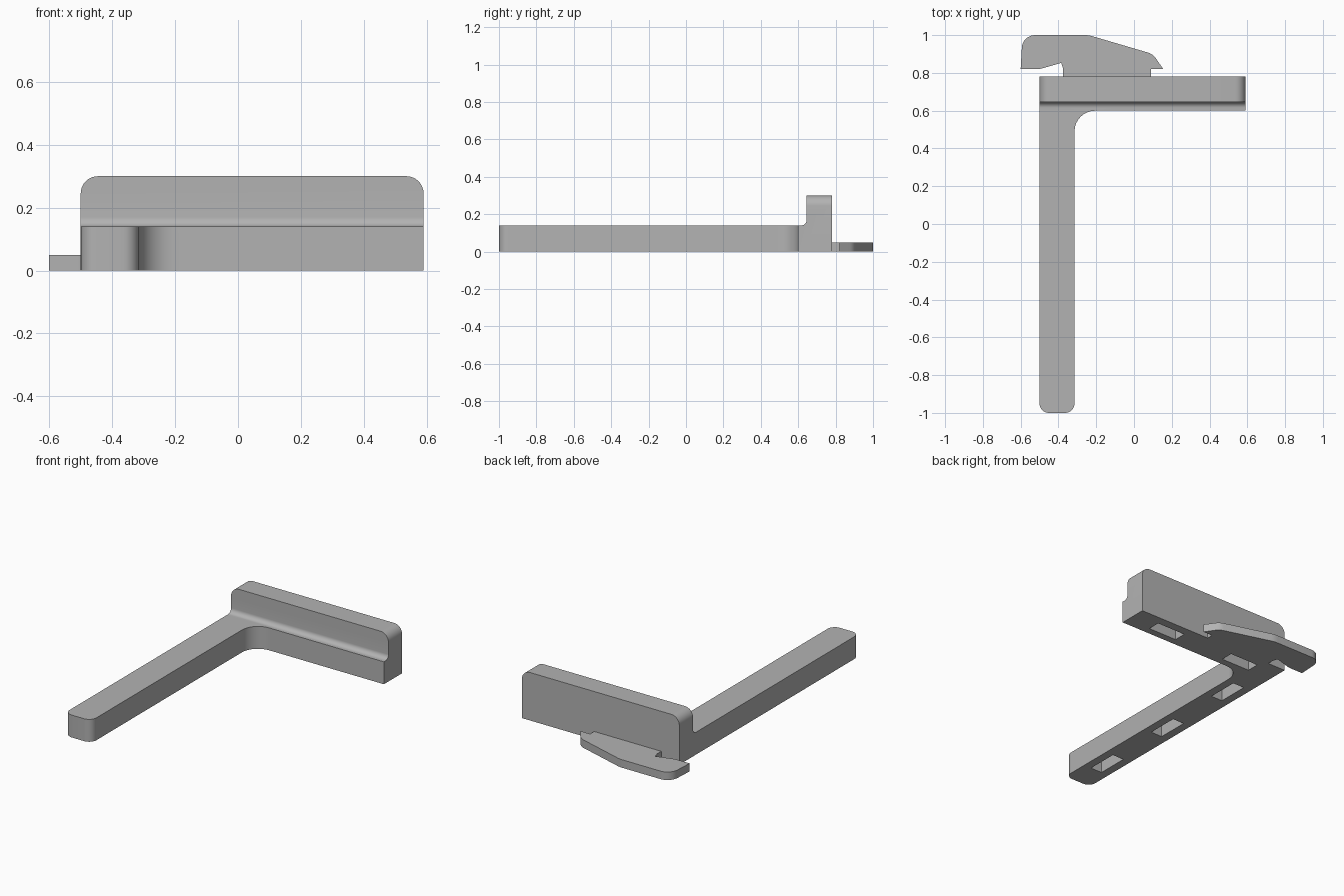
import bpy, bmesh, math
from mathutils import Vector

default = bpy.data.objects.get("Cube")
if default:
    bpy.data.objects.remove(default, do_unlink=True)

grey = bpy.data.materials.new("plain_grey")
grey.use_nodes = True
grey.diffuse_color = (0.45, 0.45, 0.45, 1)
grey.node_tree.nodes["Principled BSDF"].inputs["Base Color"].default_value = grey.diffuse_color


def rounded(corners, steps=8):
    """Turn (u, v, radius) corners into an outline with true arcs."""
    outline = []
    for i, (u, v, r) in enumerate(corners):
        p = Vector((u, v, 0))
        if r == 0:
            outline.append(p)
            continue
        a = (Vector((*corners[i - 1][:2], 0)) - p).normalized()
        b = (Vector((*corners[(i + 1) % len(corners)][:2], 0)) - p).normalized()
        half = a.angle(b) / 2
        centre = p + (a + b).normalized() * r / math.sin(half)
        reach = r / math.tan(half)
        start, end = p + a * reach - centre, p + b * reach - centre
        outline += [centre + start.slerp(end, k / steps) * r / start.slerp(end, k / steps).length
                    for k in range(steps + 1)]
    return outline


def prism(name, outline, place, depth, bevel_rule=None, radius=0):
    """Extrude an outline; place maps outline points into the model."""
    bm = bmesh.new()
    face = bm.faces.new([bm.verts.new(place(p)) for p in outline])
    extruded = bmesh.ops.extrude_face_region(bm, geom=[face])["geom"]
    bmesh.ops.translate(bm, vec=depth, verts=[g for g in extruded if isinstance(g, bmesh.types.BMVert)])
    if bevel_rule:
        edges = [e for e in bm.edges if bevel_rule(*[v.co for v in e.verts])]
        bmesh.ops.bevel(bm, geom=edges, offset=radius, segments=8, profile=0.5, affect='EDGES')
    bmesh.ops.recalc_face_normals(bm, faces=bm.faces)
    mesh = bpy.data.meshes.new(name)
    bm.to_mesh(mesh)
    bm.free()
    mesh.materials.append(grey)
    obj = bpy.data.objects.new(name, mesh)
    bpy.context.collection.objects.link(obj)
    return obj


def combine(target, tool, operation):
    bpy.context.view_layer.objects.active = target
    mod = target.modifiers.new(operation.lower(), 'BOOLEAN')
    mod.object, mod.operation, mod.solver = tool, operation, 'EXACT'
    bpy.ops.object.modifier_apply(modifier=mod.name)
    bpy.data.objects.remove(tool, do_unlink=True)


def flat(p):
    return (p.x, p.y, 0)


# Crossbar with stepped, filleted section and rounded top ends
section = rounded([(0.6, 0, 0), (0.78, 0, 0), (0.78, 0.3, 0),
                   (0.645, 0.3, 0), (0.645, 0.14, 0.03), (0.6, 0.14, 0)])
body = prism("bracket_body", section, lambda p: (-0.5, p.x, p.y), (1.09, 0, 0),
             lambda a, b: min(a.z, b.z) > 0.29 and abs(a.x - b.x) < 0.01, 0.055)

# Long arm, flaring into the crossbar
arm = prism("arm", rounded([(-0.5, 0.6, 0), (-0.5, -1, 0.05), (-0.315, -1, 0.05),
                            (-0.315, 0.6, 0.11), (-0.1, 0.6, 0), (-0.1, 0.62, 0), (-0.5, 0.62, 0)]),
            flat, (0, 0, 0.14))
combine(body, arm, 'UNION')

# Thin hooked latch on the back
latch = prism("latch", rounded([(-0.375, 0.76, 0), (-0.375, 0.82, 0), (-0.385, 0.853, 0),
                                (-0.5, 0.82, 0.1), (-0.6, 0.82, 0), (-0.59, 1, 0.07),
                                (-0.24, 1, 0.15), (0.1, 0.9, 0.08), (0.155, 0.82, 0),
                                (0.09, 0.82, 0), (0.09, 0.76, 0)]),
              flat, (0, 0, 0.05))
combine(body, latch, 'UNION')

# Rectangular pockets in the underside
pockets = [(-0.407, y, 0.04, 0.1) for y in (-0.73, -0.18, 0.37)]
pockets += [(x, 0.685, 0.1, 0.04) for x in (-0.236, 0.323)]
for x, y, w, d in pockets:
    corners = [(x - w, y - d, 0), (x + w, y - d, 0), (x + w, y + d, 0), (x - w, y + d, 0)]
    cutter = prism("pocket_cutter", rounded(corners), lambda p: (p.x, p.y, -0.05), (0, 0, 0.15))
    combine(body, cutter, 'DIFFERENCE')

bpy.ops.object.select_all(action='DESELECT')
body.select_set(True)
bpy.context.view_layer.objects.active = body
bpy.ops.object.shade_smooth_by_angle(angle=math.radians(30))
